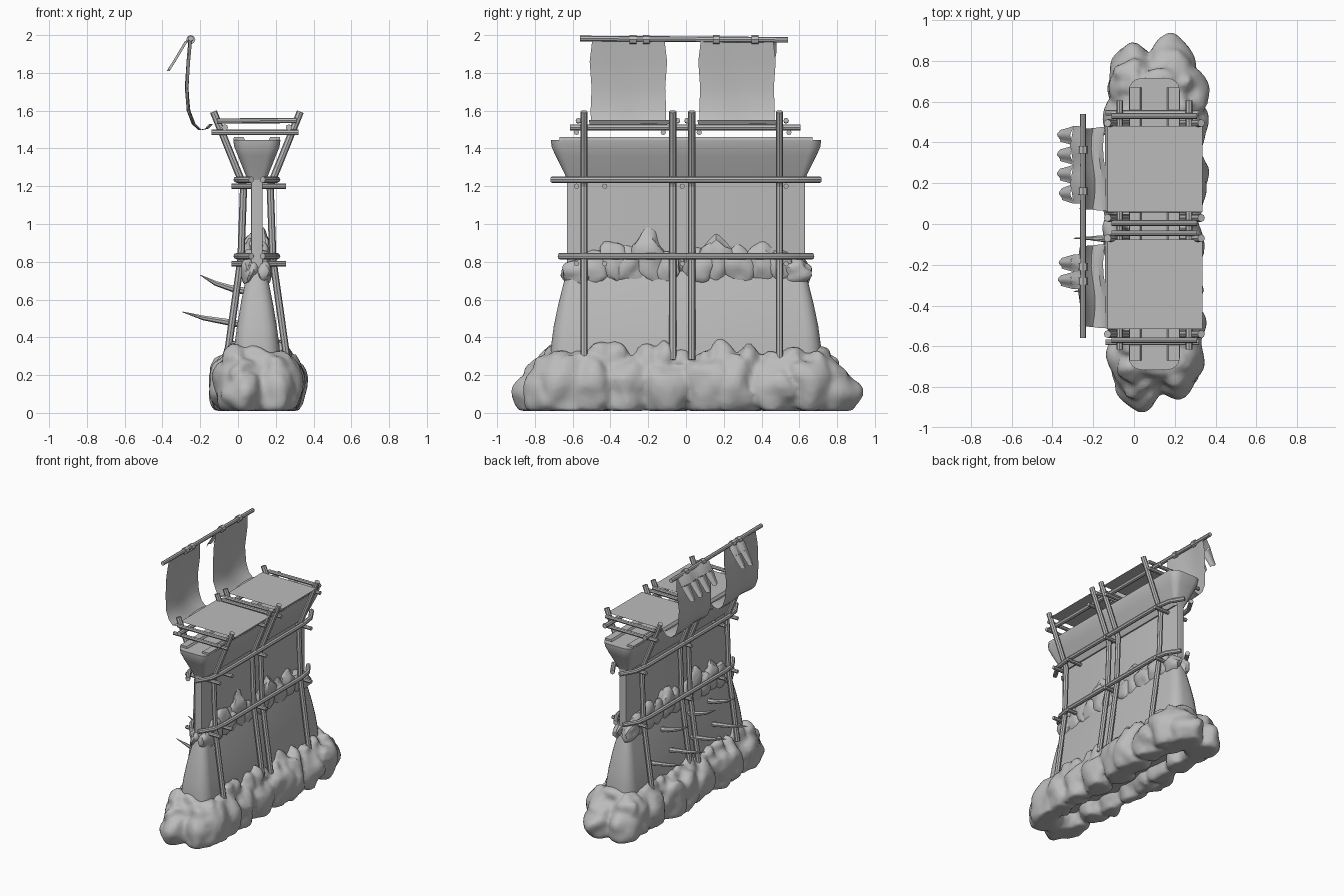
import bpy, bmesh, math, random
from mathutils import Vector, noise

random.seed(4)
if "Cube" in bpy.data.objects:
    bpy.data.objects.remove(bpy.data.objects["Cube"])

grey = bpy.data.materials.new("plain_grey")
grey.use_nodes = True
grey.diffuse_color = (0.5, 0.5, 0.5, 1)
grey.node_tree.nodes["Principled BSDF"].inputs["Base Color"].default_value = (0.5, 0.5, 0.5, 1)
parts = []
CX = 0.1  # centre line of the wall

def finish(name, bm):
    bmesh.ops.recalc_face_normals(bm, faces=bm.faces[:])
    mesh = bpy.data.meshes.new(name)
    bm.to_mesh(mesh)
    bm.free()
    mesh.materials.append(grey)
    ob = bpy.data.objects.new(name, mesh)
    bpy.context.collection.objects.link(ob)
    parts.append(ob)
    return ob

def loft(name, rings):
    """Skin a list of closed rings and cap both ends."""
    bm = bmesh.new()
    rows = [[bm.verts.new(p) for p in ring] for ring in rings]
    n = len(rows[0])
    for a, b in zip(rows, rows[1:]):
        for i in range(n):
            j = (i + 1) % n
            bm.faces.new((a[i], a[j], b[j], b[i]))
    bm.faces.new(rows[0])
    bm.faces.new(rows[-1])
    return finish(name, bm)

def tube(name, pts, radii, sides=8):
    """Round rod through points, with one radius or one per point."""
    pts = [Vector(p) for p in pts]
    if not isinstance(radii, list):
        radii = [radii] * len(pts)
    rings = []
    for i, p in enumerate(pts):
        t = (pts[min(i + 1, len(pts) - 1)] - pts[max(i - 1, 0)]).normalized()
        ref = Vector((0, 1, 0)) if abs(t.y) < 0.8 else Vector((0, 0, 1))
        u = t.cross(ref).normalized()
        w = t.cross(u)
        rings.append([p + radii[i] * (u * math.cos(a) + w * math.sin(a))
                      for a in (math.tau * k / sides for k in range(sides))])
    return loft(name, rings)

def slab_ring(hx, hy, z, cut):
    """Horizontal rectangle with rounded corners."""
    c = min(cut, hx * 0.8)
    quad = [(hx - c + c * math.cos(a), hy - cut + cut * math.sin(a))
            for a in (math.pi * k / 8 for k in range(5))]
    half = quad + [(-x, y) for x, y in reversed(quad)]
    return [Vector((CX + x, y, z)) for x, y in half + [(-x, -y) for x, y in half]]

def add_rock(bm, centre, size, rough=0.4):
    """Lumpy stone sitting no lower than the ground."""
    seed = Vector([random.uniform(-50, 50) for _ in range(3)])
    for v in bmesh.ops.create_icosphere(bm, subdivisions=3, radius=1)["verts"]:
        d = v.co.normalized()
        r = 1 + rough * noise.noise(d * 1.3 + seed)
        v.co = Vector([c + s * r * k for c, s, k in zip(centre, size, d)])
        v.co.z = max(v.co.z, 0.01)

# Wall: flared foot, thin middle and widened top with raised side rims
loft("wall_foot", [slab_ring(*r) for r in (
    (0.13, 0.72, 0.1, 0.08), (0.12, 0.715, 0.35, 0.08), (0.105, 0.70, 0.46, 0.07),
    (0.085, 0.675, 0.58, 0.06), (0.065, 0.65, 0.68, 0.05), (0.05, 0.63, 0.75, 0.04))])
loft("wall_middle", [slab_ring(0.03, 0.63, z, 0.005) for z in (0.7, 1.26)])
loft("wall_top", [slab_ring(*r) for r in (
    (0.04, 0.625, 1.22, 0.02), (0.06, 0.64, 1.26, 0.03), (0.1, 0.69, 1.36, 0.05),
    (0.12, 0.712, 1.41, 0.06), (0.125, 0.715, 1.445, 0.06))])
for side in (-1, 1):
    rim = ((0.06, 1.44), (0.07, 1.46), (0.122, 1.46), (0.124, 1.44))
    loft("wall_rim", [[Vector((CX + side * x, y, z)) for x, z in rim] for y in (-0.67, 0.67)])

# Boulder footing: big side and end rocks with smaller ones on top
bm = bmesh.new()
for side in (-1, 1):
    for i in range(8):
        y = -0.66 + i * 0.19 + random.uniform(-0.03, 0.03)
        off = 0.135 if side > 0 else 0.158 - 0.04 * abs(y) / 0.7
        add_rock(bm, (CX + side * off, y, 0.14),
                 (random.uniform(0.1, 0.125), 0.14, random.uniform(0.15, 0.18)))
    for i in range(13):
        y = -0.68 + i * 0.113 + random.uniform(-0.03, 0.03)
        add_rock(bm, (CX + side * 0.115, y, 0.27), (0.065, 0.075, random.uniform(0.06, 0.11)))
    add_rock(bm, (CX, side * 0.69, 0.27), (0.13, 0.08, 0.08))
for x, y, reach in ((0.0, 0.75, 0.14), (0.18, 0.77, 0.16), (0.03, -0.77, 0.15),
                    (0.2, -0.74, 0.13)):
    add_rock(bm, (x, y, 0.1), (0.12, reach, 0.13), 0.25)
    add_rock(bm, (x, y * 0.96, 0.2), (0.1, reach * 0.75, 0.1))
footing = finish("boulder_footing", bm)
remesh = footing.modifiers.new("fuse", "REMESH")
remesh.mode = "VOXEL"
remesh.voxel_size = 0.018
remesh.use_smooth_shade = True

# Stones resting on the ledge of the wall foot
bm = bmesh.new()
for y, top in ((-0.57, 0.82), (-0.48, 0.86), (-0.39, 0.91), (-0.3, 0.87), (-0.2, 0.95),
               (-0.1, 0.86), (0.07, 0.87), (0.16, 0.93), (0.28, 0.88), (0.4, 0.89),
               (0.5, 0.86), (0.58, 0.82)):
    for side in (-1, 1):
        h = (top - 0.68) / 2
        add_rock(bm, (CX + side * 0.035, y, top - h), (0.045, 0.085, h))
finish("ledge_stones", bm)

# Bent upright poles on both faces
path = ((0.16, 0.28), (0.085, 0.8), (0.07, 1.2), (0.23, 1.585))
for y in (-0.54, -0.07, 0.03, 0.495):
    for side in (-1, 1):
        for level, (xa, za), (xb, zb) in zip(("lower", "middle", "upper"), path, path[1:]):
            tube(f"{level}_pole", [(CX + side * xa, y, za), (CX + side * xb, y, zb + 0.01)],
                 0.019)

# Bowed rails that close in around the wall ends, and straight upper rails
bow = ((0.03, -1), (0.09, -0.86), (0.107, -0.7), (0.107, 0.7), (0.09, 0.86), (0.03, 1))
for side in (-1, 1):
    for word, z, reach in (("lower", 0.83, 0.67), ("middle", 1.235, 0.71)):
        tube(f"{word}_rail", [(CX + side * off, reach * f, z) for off, f in bow], 0.017)
    tube("upper_rail", [(CX + side * 0.17, y, 1.511) for y in (-0.615, 0.605)], 0.017)

# Short bars tying the two faces together
for z in (0.79, 1.2):
    for y in (-0.58, -0.43, -0.02, 0.53):
        tube("cross_bar", [(-0.035, y, z), (0.255, y, z)], 0.014)
for y in (-0.58, -0.12, 0.07, 0.545):
    tube("top_bar", [(-0.14, y, 1.485), (0.32, y, 1.485)], 0.014)
for y in (-0.57, -0.045, 0.005, 0.53):
    tube("top_bar", [(-0.11, y, 1.545), (0.31, y, 1.548)], 0.014)

def sheet(name, path, y0, y1, wave=0.0, ripple=0.8):
    """Thin hide: path holds (x, z, edge inset)."""
    bm = bmesh.new()
    cols = 9
    rows = []
    for x, z, inset in path:
        a, b = y0 + inset, y1 - inset
        rows.append([bm.verts.new((x + wave * math.sin(k * ripple + z * 4),
                                   a + (b - a) * k / (cols - 1), z)) for k in range(cols)])
    for a, b in zip(rows, rows[1:]):
        for k in range(cols - 1):
            bm.faces.new((a[k], a[k + 1], b[k + 1], b[k]))
    bmesh.ops.solidify(bm, geom=bm.faces[:], thickness=0.009)
    finish(name, bm)

# Hides: flat over the top bars, then sagging and rising to the high rod
platform = ((0.335, 1.55, 0), (0.1, 1.55, 0), (-0.13, 1.55, 0), (-0.142, 1.53, 0.005))
curtain = ((-0.142, 1.53, 0.005), (-0.165, 1.505, 0.005), (-0.2, 1.497, 0.01),
           (-0.235, 1.53, 0.012), (-0.262, 1.6, 0.01), (-0.272, 1.72, 0.015),
           (-0.263, 1.86, 0.005), (-0.252, 1.985, 0.02))
for word, y0, y1, trim in (("front", -0.515, -0.075, 0.02), ("back", 0.06, 0.48, 0)):
    sheet(f"{word}_platform_hide", platform, y0, y1)
    sheet(f"{word}_curtain_hide", curtain, y0, y1 - trim, 0.01)

# Overhanging flaps cut into fringe strips
flap = ((-0.25, 1.985, 0.02), (-0.275, 1.965, 0), (-0.305, 1.915, 0))
for word, y0, y1, count in (("front", -0.32, -0.15, 2), ("back", 0.1, 0.48, 4)):
    sheet(f"{word}_flap", flap, y0, y1, 0.008, 1.6)
    step = (y1 - y0) / count
    for k in range(count):
        end = random.uniform(0.85, 1.0)
        strip = ((-0.305, 1.915, 0), (-0.335, 1.865, step * 0.1),
                 (-0.305 - 0.065 * end, 1.915 - 0.105 * end, step * 0.2))
        sheet(f"{word}_fringe", strip, y0 + k * step, y0 + (k + 1) * step, 0.008)

# High rod with lashings
tube("high_rod", [(-0.25, -0.56, 1.982), (-0.25, 0.54, 1.975)], 0.015)
for y in (-0.28, -0.21, 0.16, 0.365):
    tube("rod_lashing", [(-0.25, y - 0.018, 1.976), (-0.25, y + 0.018, 1.976)], 0.024)

# Curved spikes on the right face
for x, z, dx, rise, ys in ((-0.045, 0.48, 0.25, 0.055, (0.45, 0.19, -0.07, -0.33)),
                           (-0.02, 0.655, 0.18, 0.075, (0.25, -0.08, -0.32))):
    for y in ys:
        tube("spike", [(x + 0.06, y, z - 0.01), (x, y, z), (x - dx * 0.55, y, z + rise * 0.42),
                       (x - dx, y, z + rise)], [0.02, 0.018, 0.013, 0.002], 7)

# Shading
bpy.ops.object.select_all(action="DESELECT")
for ob in parts:
    ob.select_set(True)
bpy.context.view_layer.objects.active = parts[0]
bpy.ops.object.shade_smooth_by_angle(angle=math.radians(35))
